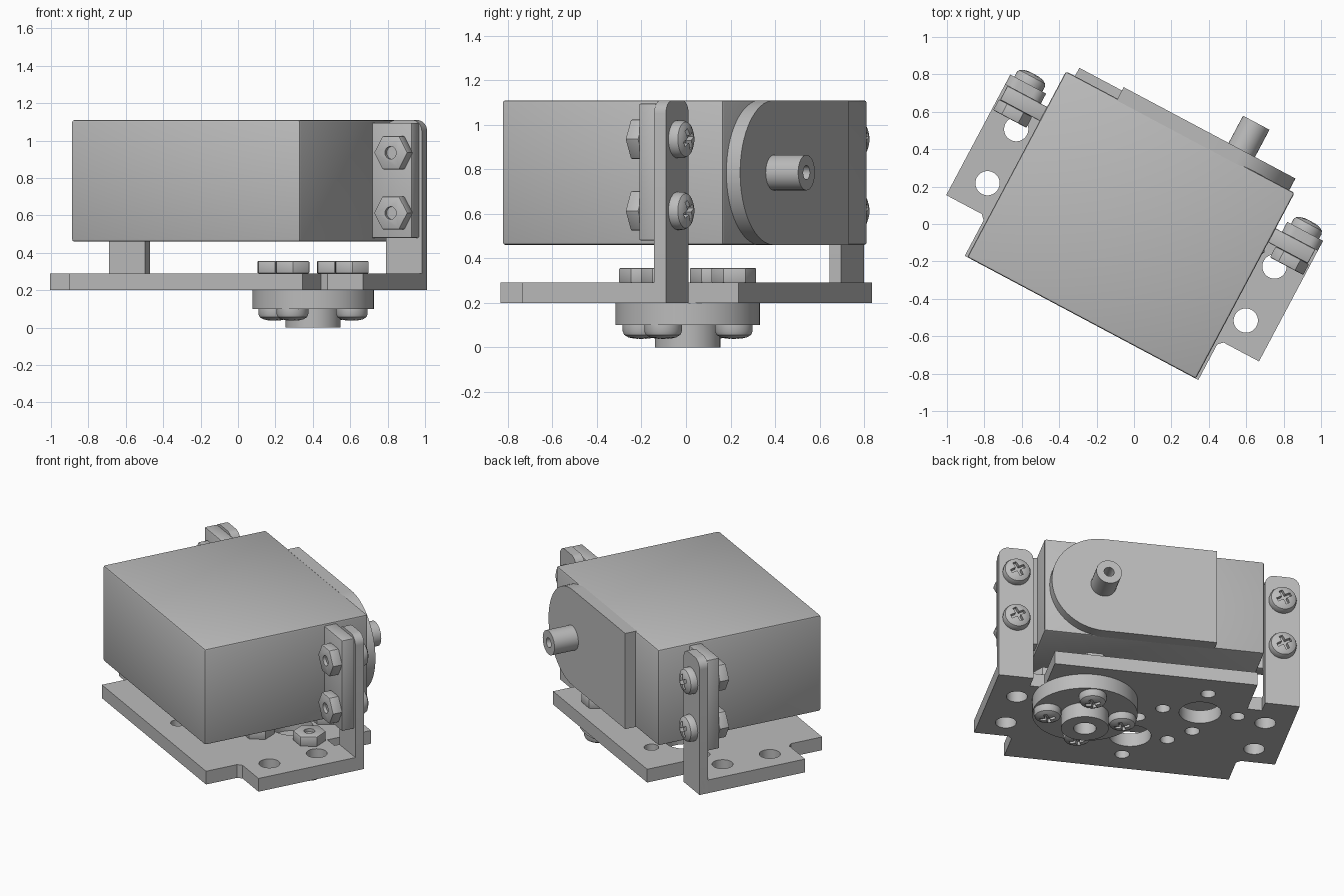
import bpy, bmesh
from math import radians, cos, sin, pi
from mathutils import Matrix, Vector

if "Cube" in bpy.data.objects:
    bpy.data.objects.remove(bpy.data.objects["Cube"])

grey = bpy.data.materials.new("plain_grey")
grey.use_nodes = True
GREY = (0.5, 0.5, 0.5, 1)
grey.diffuse_color = GREY
grey.node_tree.nodes["Principled BSDF"].inputs["Base Color"].default_value = GREY

TURN = Matrix.Rotation(radians(-28), 4, 'Z') @ Matrix.Translation((-0.012, 0, 0))
TO_BACK = Matrix.Rotation(radians(-90), 4, 'X')   # local z points to the back
UPRIGHT = Matrix.Rotation(radians(90), 4, 'X')    # local y points up, z to the front
DOWN = Matrix.Rotation(pi, 4, 'X')
parts = []


def at(x, y, z, turn=Matrix()):
    return Matrix.Translation((x, y, z)) @ turn


def add(name, mesh, place):
    ob = bpy.data.objects.new(name, mesh)
    bpy.context.collection.objects.link(ob)
    ob.matrix_world = TURN @ place
    parts.append(ob)
    return ob


def prism(name, pts, depth, place=Matrix(), bevel=0):
    """Extrude a flat outline along local z."""
    bm = bmesh.new()
    face = bm.faces.new([bm.verts.new((x, y, 0)) for x, y in pts])
    up = bmesh.ops.extrude_face_region(bm, geom=[face])["geom"]
    bmesh.ops.translate(bm, vec=(0, 0, depth),
                        verts=[g for g in up if isinstance(g, bmesh.types.BMVert)])
    bmesh.ops.recalc_face_normals(bm, faces=bm.faces)
    if bevel:
        bmesh.ops.bevel(bm, geom=bm.edges[:], offset=bevel, segments=2,
                        profile=0.5, affect='EDGES')
    mesh = bpy.data.meshes.new(name)
    bm.to_mesh(mesh)
    bm.free()
    mesh.materials.append(grey)
    return add(name, mesh, place)


def arc(cx, cy, r, start=0, end=360, n=32):
    full = end - start == 360
    return [(cx + r * cos(radians(start + (end - start) * i / n)),
             cy + r * sin(radians(start + (end - start) * i / n)))
            for i in range(n if full else n + 1)]


def rect(x0, x1, y0, y1):
    return [(x0, y0), (x1, y0), (x1, y1), (x0, y1)]


def mirror(pts):
    return [(-x, y) for x, y in reversed(pts)]


def cut(ob, cutters):
    """Subtract the cutters from a part and discard them."""
    for c in cutters:
        c.hide_render = True
        mod = ob.modifiers.new("cut", 'BOOLEAN')
        mod.operation, mod.solver, mod.object = 'DIFFERENCE', 'EXACT', c
    bpy.context.view_layer.update()
    deps = bpy.context.evaluated_depsgraph_get()
    mesh = bpy.data.meshes.new_from_object(ob.evaluated_get(deps))
    ob.modifiers.clear()
    ob.data = mesh
    for c in cutters:
        parts.remove(c)
        bpy.data.objects.remove(c)


# Motor case with rounded gear cover and hollow output shaft
MID = 0.785
prism("motor_case", rect(-0.692, 0.692, -0.575, 0.55), 0.65, at(0, 0, 0.46), 0.012)
cover = [(-0.38, 0.46)] + arc(0.335, MID, 0.325, -90, 90, 32) + [(-0.38, 1.11)]
prism("gear_cover", cover, 0.08, at(0, 0.62, 0, UPRIGHT))
shaft = prism("output_shaft", arc(0, 0, 0.08), 0.18, at(0.335, 0.605, MID, TO_BACK))
cut(shaft, [prism("bore", arc(0, 0, 0.032, n=20), 0.2, at(0.335, 0.66, MID, TO_BACK))])

# Base plate with side tabs
half = [(0.707, -0.575), (0.707, -0.36), (0.732, -0.335), (0.947, -0.335),
        (0.947, 0.395), (0.73, 0.395), (0.73, 0.30), (0.638, 0.30), (0.638, 0.60)]
plate = prism("base_plate", half + mirror(half), 0.09, at(0, 0, 0.2))
HUB = (0.363, 0.195)
holes = [(s * 0.782, y, 0.065) for s in (-1, 1) for y in (-0.175, 0.152)]
for px, py in (HUB, (-HUB[0], HUB[1]), (0, -0.174)):
    holes.append((px, py, 0.13))
    holes += [(px + x, py + y, 0.045) for x, y in arc(0, 0, 0.235, n=4)]
cut(plate, [prism("hole", arc(x, y, r), 0.3, at(0, 0, 0.1)) for x, y, r in holes])

# Round hub under the plate
prism("hub_flange", arc(0, 0, 0.325, n=64), 0.1, at(*HUB, 0.1))
boss = prism("hub_boss", arc(0, 0, 0.147, n=40), 0.11, at(*HUB, 0))
cut(boss, [prism("bore", arc(0, 0, 0.07), 0.105, at(*HUB, -0.01))])

# Bolt head, domed with a cross recess
bm = bmesh.new()
outline = [(0.085, 0), (0.085, 0.028), (0.078, 0.044), (0.06, 0.055), (0.035, 0.061), (0, 0.063)]
vs = [bm.verts.new((x, 0, z)) for x, z in [(0, 0)] + outline]
edges = [bm.edges.new(p) for p in zip(vs, vs[1:])]
bmesh.ops.spin(bm, geom=vs + edges, axis=(0, 0, 1), cent=(0, 0, 0), angle=2 * pi, steps=32)
bmesh.ops.remove_doubles(bm, verts=bm.verts, dist=0.0005)
bmesh.ops.recalc_face_normals(bm, faces=bm.faces)
head_mesh = bpy.data.meshes.new("bolt_head")
bm.to_mesh(head_mesh)
bm.free()
head_mesh.materials.append(grey)
head = add("bolt_head", head_mesh, Matrix())
a, b = 0.012, 0.048
cross = [(a, -b), (a, -a), (b, -a), (b, a), (a, a), (a, b),
         (-a, b), (-a, a), (-b, a), (-b, -a), (-a, -a), (-a, -b)]
cut(head, [prism("recess", cross, 0.1, at(0, 0, 0.033, Matrix.Rotation(0.5, 4, 'Z')))])

# Hexagonal nut, chamfered, with a threaded hole
nut = prism("nut", arc(0, 0, 0.102, n=6), 0.066, bevel=0.006)
cut(nut, [prism("thread", arc(0, 0, 0.034, n=20), 0.1, at(0, 0, 0.045))])
head_mesh, nut_mesh = head.data, nut.data
for template in (head, nut):
    parts.remove(template)
    bpy.data.objects.remove(template)

# Hub fasteners
for i, (x, y) in enumerate(arc(*HUB, 0.235, n=4)):
    add(f"hub_bolt_{i}", head_mesh, at(x, y, 0.1, DOWN))
    prism(f"hub_bolt_shank_{i}", arc(0, 0, 0.044, n=20), 0.2, at(x, y, 0.095))
    add(f"hub_nut_{i}", nut_mesh, at(x, y, 0.29))

# Uprights, motor ears and their fasteners on both sides
post = [(0.73, 0.2), (0.947, 0.2)] + arc(0.887, 1.05, 0.06, 0, 90, 8) + arc(0.79, 1.05, 0.06, 90, 180, 8)
ear = rect(0.68, 0.932, 0.48, 1.095)
for side, flip in (("left", list), ("right", mirror)):
    s = 1 if side == "left" else -1
    prism(f"{side}_upright", flip(post), 0.06, at(0, 0.395, 0, UPRIGHT))
    prism(f"{side}_ear", flip(ear), 0.085, at(0, 0.335, 0, UPRIGHT), 0.006)
    for level, z in (("lower", 0.613), ("upper", 0.935)):
        add(f"{side}_{level}_bolt", head_mesh, at(s * 0.838, 0.395, z, TO_BACK))
        add(f"{side}_{level}_nut", nut_mesh, at(s * 0.838, 0.25, z, UPRIGHT))

# Smooth rounds, crisp edges
bpy.ops.object.select_all(action='DESELECT')
for ob in parts:
    ob.select_set(True)
bpy.context.view_layer.objects.active = parts[0]
bpy.ops.object.shade_smooth_by_angle(angle=radians(30))
